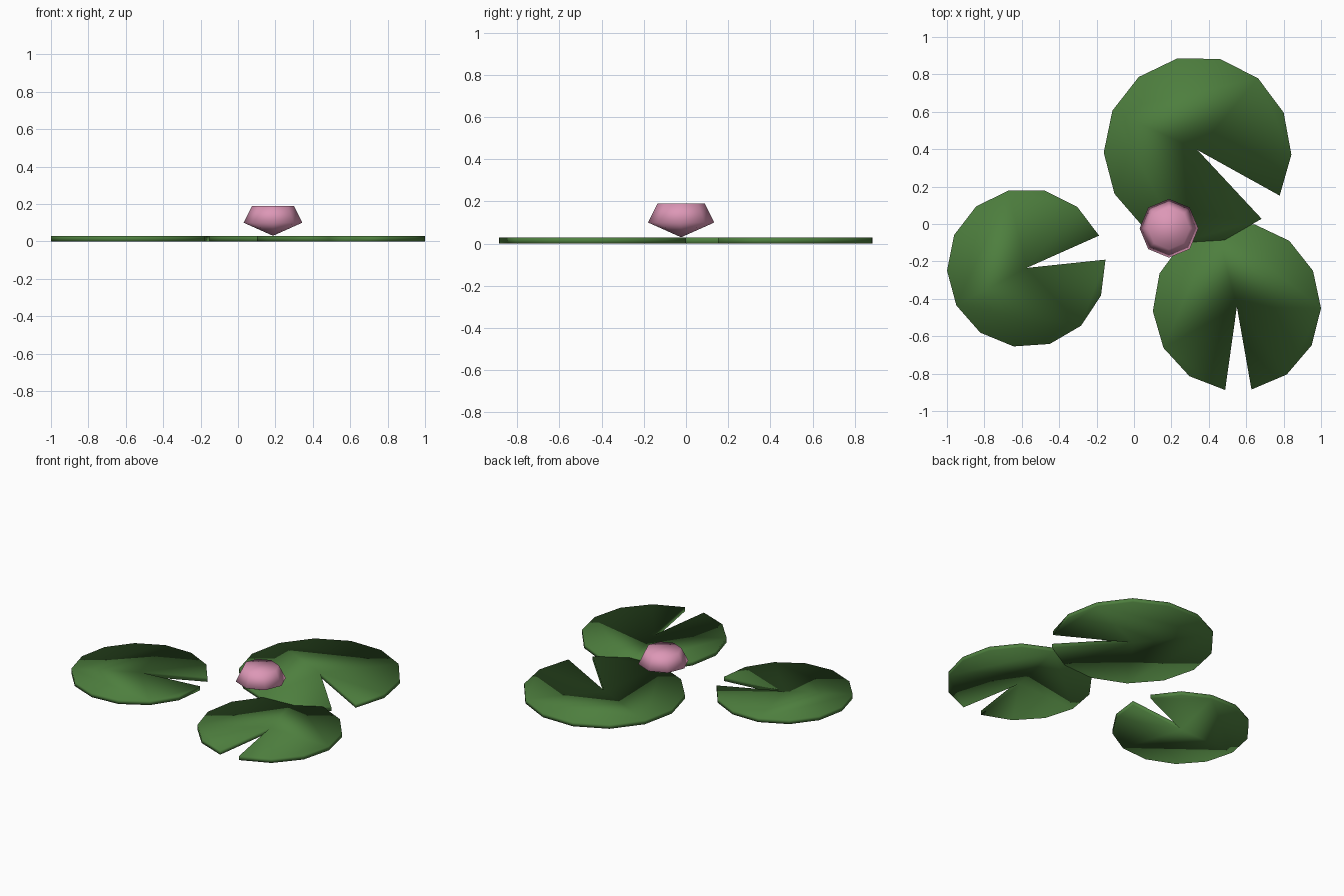
import bpy, bmesh, math

if "Cube" in bpy.data.objects:
    bpy.data.objects.remove(bpy.data.objects["Cube"])


def material(name, rgb):
    m = bpy.data.materials.new(name)
    m.diffuse_color = (*rgb, 1)
    m.use_nodes = True
    m.node_tree.nodes["Principled BSDF"].inputs["Base Color"].default_value = m.diffuse_color
    return m


GREEN = material("leaf green", (0.075, 0.21, 0.048))
PINK = material("blossom pink", (0.72, 0.31, 0.47))


def finish(bm, name, mat):
    bmesh.ops.recalc_face_normals(bm, faces=bm.faces)
    for f in bm.faces:
        f.smooth = True
    me = bpy.data.meshes.new(name)
    bm.to_mesh(me)
    bm.free()
    me.materials.append(mat)
    ob = bpy.data.objects.new(name, me)
    bpy.context.collection.objects.link(ob)
    return ob


# Lily pad: 13-segment disc with a wedge notch, extruded upward
def pad(name, x, y, r, notch_deg, half_deg=9.0, thick=0.028, segs=13):
    bm = bmesh.new()
    start = notch_deg + half_deg
    sweep = 360 - 2 * half_deg
    pts = [(x, y)]
    for i in range(segs + 1):
        a = math.radians(start + sweep * i / segs)
        pts.append((x + r * math.cos(a), y + r * math.sin(a)))
    low = [bm.verts.new((px, py, 0)) for px, py in pts]
    high = [bm.verts.new((px, py, thick)) for px, py in pts]
    bm.faces.new(high)
    bm.faces.new(low[::-1])
    n = len(pts)
    for i in range(n):
        j = (i + 1) % n
        bm.faces.new((low[i], low[j], high[j], high[i]))
    return finish(bm, name, GREEN)


pad("large_lily_pad", 0.34, 0.395, 0.502, -38)
pad("left_lily_pad", -0.575, -0.235, 0.425, 15)
pad("front_lily_pad", 0.55, -0.442, 0.45, 271)


# Blossom: eight-sided bud, pointed below and flat on top
def blossom(cx, cy, sides=8):
    bm = bmesh.new()
    tip = bm.verts.new((cx, cy, 0.03))
    rings = []
    for r, z in ((0.157, 0.10), (0.112, 0.19)):
        rings.append([bm.verts.new((cx + r * math.cos(2 * math.pi * i / sides),
                                    cy + r * math.sin(2 * math.pi * i / sides), z))
                      for i in range(sides)])
    mid, top = rings
    for i in range(sides):
        j = (i + 1) % sides
        bm.faces.new((tip, mid[j], mid[i]))
        bm.faces.new((mid[i], mid[j], top[j], top[i]))
    bm.faces.new(top)
    return finish(bm, "blossom", PINK)


blossom(0.187, -0.023)
